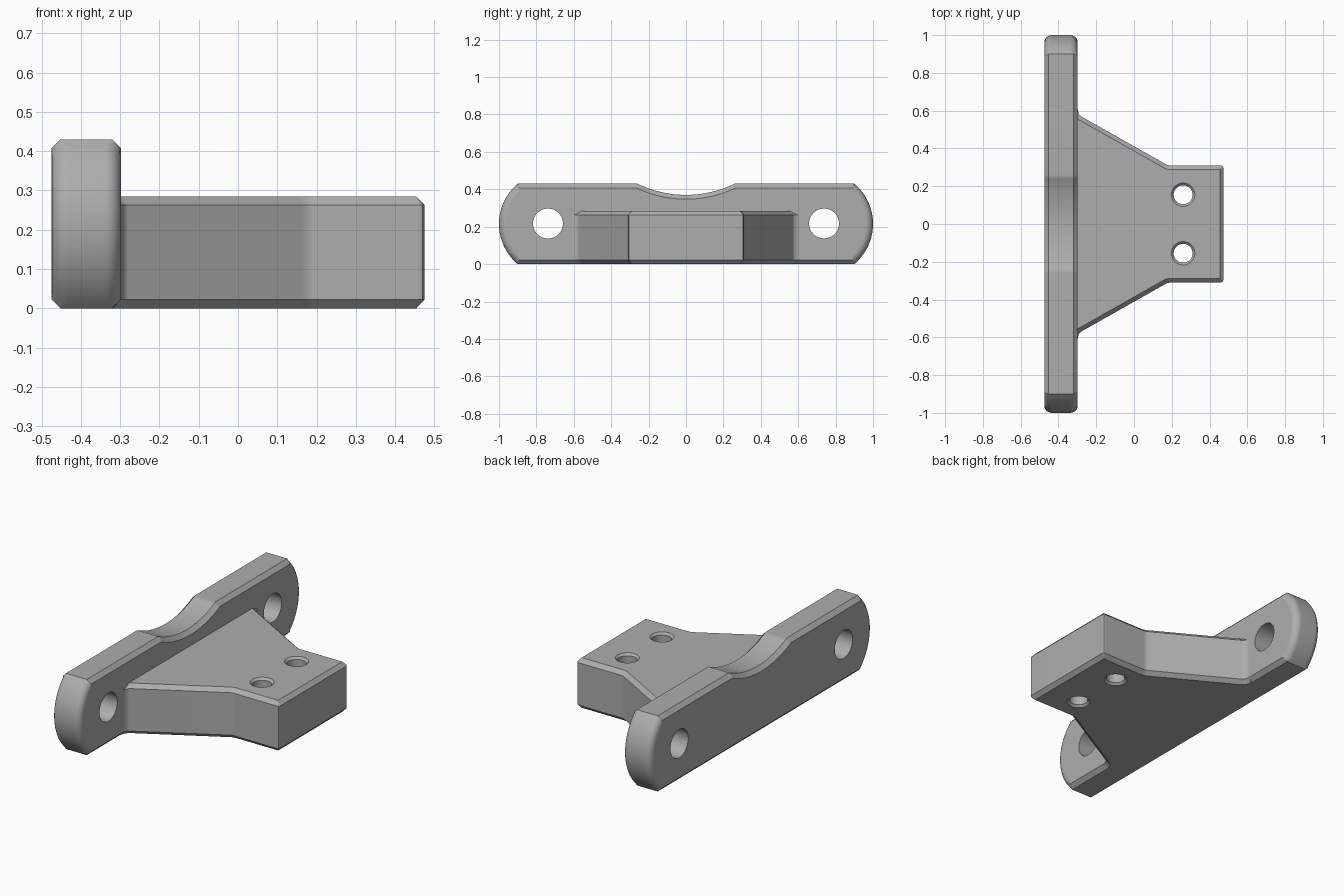
import bpy, bmesh, math
from mathutils import Vector

if "Cube" in bpy.data.objects:
    bpy.data.objects.remove(bpy.data.objects["Cube"])

metal = bpy.data.materials.new("plain grey")
metal.diffuse_color = (0.42, 0.42, 0.42, 1)
metal.use_nodes = True
metal.node_tree.nodes["Principled BSDF"].inputs["Base Color"].default_value = metal.diffuse_color


def miters(pts):
    """Outward mitre vectors of a counter-clockwise outline."""
    out = []
    n = len(pts)
    for i in range(n):
        a, b, c = (Vector(pts[(i + k) % n]) for k in (-1, 0, 1))
        d1, d2 = (b - a).normalized(), (c - b).normalized()
        n1, n2 = Vector((d1.y, -d1.x)), Vector((d2.y, -d2.x))
        out.append((n1 + n2) / (1 + n1.dot(n2)))
    return out


def bevelled_slab(name, pts, rounded, lo, hi, chamfer, radius, place):
    """Extrude an outline; chamfer its rims, or fillet them at rounded points."""
    mit = miters(pts)
    steps = 5
    bm = bmesh.new()
    rings = []
    for end in (0, 1):
        order = range(steps + 1) if end == 0 else range(steps, -1, -1)
        for k in order:
            t = k / steps
            ring = []
            for p, m, r in zip(pts, mit, rounded):
                if r:
                    a = t * math.pi / 2
                    off, depth = radius * (1 - math.sin(a)), radius * (1 - math.cos(a))
                else:
                    off, depth = chamfer * (1 - t), chamfer * t
                q = Vector(p) - m * off
                ring.append(bm.verts.new(place(q.x, q.y, lo + depth if end == 0 else hi - depth)))
            rings.append(ring)
    n = len(pts)
    for r0, r1 in zip(rings, rings[1:]):
        for i in range(n):
            j = (i + 1) % n
            bm.faces.new((r0[i], r0[j], r1[j], r1[i]))
    bm.faces.new(rings[0][::-1])
    bm.faces.new(rings[-1])
    # merge the collinear chamfer steps into flat faces
    bmesh.ops.dissolve_limit(bm, angle_limit=0.002, verts=bm.verts, edges=bm.edges)
    bmesh.ops.recalc_face_normals(bm, faces=bm.faces)
    me = bpy.data.meshes.new(name)
    bm.to_mesh(me)
    bm.free()
    ob = bpy.data.objects.new(name, me)
    bpy.context.collection.objects.link(ob)
    me.materials.append(metal)
    return ob


def apply(ob, mod):
    bpy.ops.object.select_all(action='DESELECT')
    bpy.context.view_layer.objects.active = ob
    ob.select_set(True)
    bpy.ops.object.modifier_apply(modifier=mod.name)


def boolean(ob, other, op):
    mod = ob.modifiers.new("bool", 'BOOLEAN')
    mod.operation, mod.object, mod.solver = op, other, 'EXACT'
    apply(ob, mod)
    bpy.data.objects.remove(other)


def cutter(loc, rot, r1, r2, depth):
    bpy.ops.mesh.primitive_cone_add(vertices=48, radius1=r1, radius2=r2, depth=depth,
                                    location=loc, rotation=rot)
    ob = bpy.context.object
    ob.name = "hole_cutter"
    ob.hide_render = True
    ob.data.materials.append(metal)
    return ob


# Upright plate: outline in y-z with bowed ends and a shallow dip on top
H = 0.43
R = 0.281
span = math.asin(H / 2 / R)
outline, rounded = [], []
N = 20
for side in (1, -1):
    for i in range(N + 1):
        a = -span + 2 * span * i / N
        outline.append((side * (1 - R + R * math.cos(a)), H / 2 + side * R * math.sin(a)))
        rounded.append(0 < i < N)
    if side == 1:
        DR = 0.593
        ds = math.asin(0.26 / DR)
        for i in range(25):
            a = ds - 2 * ds * i / 24
            outline.append((DR * math.sin(a), 0.37 + DR - DR * math.cos(a)))
            rounded.append(False)
plate = bevelled_slab("mounting_bracket", outline, rounded, -0.475, -0.298, 0.023, 0.04,
                      lambda u, v, w: (w, u, v))

# Tapered tongue: outline in x-y, mirrored about y = 0
half = [(0.475, 0.295), (0.469, 0.306), (0.458, 0.31), (0.19, 0.31), (0.175, 0.313),
        (0.162, 0.32), (-0.28, 0.57), (-0.291, 0.581), (-0.297, 0.597), (-0.299, 0.62),
        (-0.38, 0.62)]
tongue_outline = half + [(x, -y) for x, y in reversed(half)]
tongue = bevelled_slab("tongue", tongue_outline, [False] * len(tongue_outline), 0, 0.285,
                       0.022, 0, lambda u, v, w: (u, v, w))
boolean(plate, tongue, 'UNION')

# Bolt holes: through the plate ends, and countersunk through the tongue
for s in (1, -1):
    boolean(plate, cutter((-0.39, s * 0.738, 0.217), (0, math.pi / 2, 0), 0.08, 0.08, 0.5), 'DIFFERENCE')
    y = s * 0.155
    boolean(plate, cutter((0.26, y, 0.14), (0, 0, 0), 0.05, 0.05, 0.6), 'DIFFERENCE')
    boolean(plate, cutter((0.26, y, 0.285), (0, 0, 0), 0.05, 0.074, 0.024), 'DIFFERENCE')
    boolean(plate, cutter((0.26, y, 0.0), (0, 0, 0), 0.074, 0.05, 0.024), 'DIFFERENCE')

# Smooth curves, keep flat faces clean
bpy.ops.object.select_all(action='DESELECT')
bpy.context.view_layer.objects.active = plate
plate.select_set(True)
bpy.ops.object.shade_smooth_by_angle(angle=math.radians(32))
wn = plate.modifiers.new("weighted", 'WEIGHTED_NORMAL')
wn.keep_sharp = True
apply(plate, wn)
